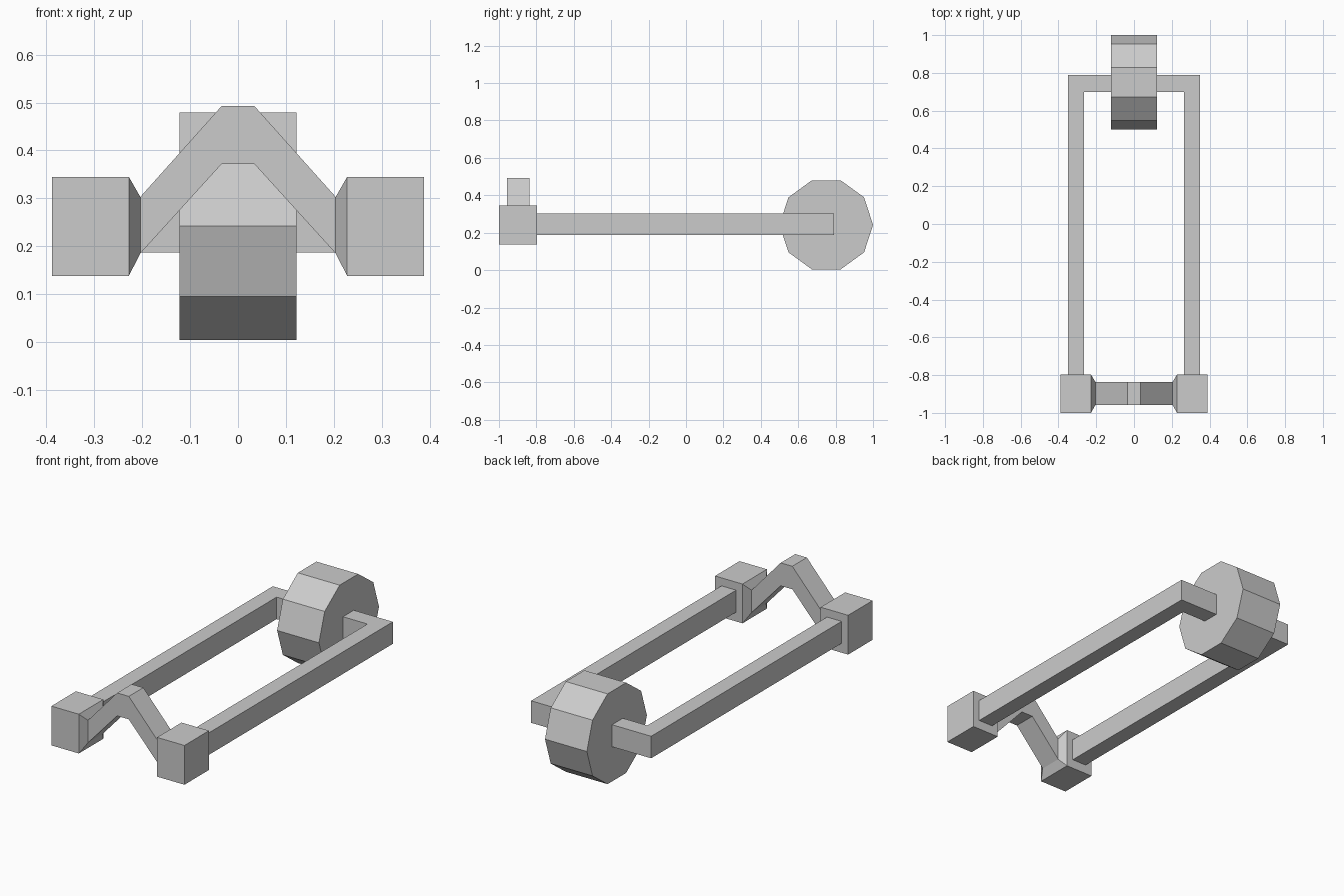
import bpy, bmesh, math

if "Cube" in bpy.data.objects:
    bpy.data.objects.remove(bpy.data.objects["Cube"])


def finish(name, bm):
    bmesh.ops.recalc_face_normals(bm, faces=bm.faces)
    mesh = bpy.data.meshes.new(name)
    bm.to_mesh(mesh)
    bm.free()
    obj = bpy.data.objects.new(name, mesh)
    bpy.context.collection.objects.link(obj)
    return obj


def loft(name, rings):
    """Skin a closed solid through matching rings of points."""
    bm = bmesh.new()
    loops = [[bm.verts.new(p) for p in ring] for ring in rings]
    for a, b in zip(loops, loops[1:]):
        for i in range(len(a)):
            j = (i + 1) % len(a)
            bm.faces.new((a[i], a[j], b[j], b[i]))
    bm.faces.new(loops[0])
    bm.faces.new(loops[-1])
    return finish(name, bm)


# Ten-sided wheel, axis along x
R, HALF_W = 0.25, 0.122
wheel = [(0.75 + R * math.cos(k * math.tau / 10), 0.242 + R * math.sin(k * math.tau / 10))
         for k in range(10)]
loft("wheel", [[(x, y, z) for y, z in wheel] for x in (-HALF_W, HALF_W)])

# L-shaped side arms, from the front blocks round to the wheel hub
outline = [(0.265, -0.796), (0.35, -0.796), (0.35, 0.79),
           (0.12, 0.79), (0.12, 0.70), (0.265, 0.70)]
for side, s in (("left", -1), ("right", 1)):
    loft(side + "_arm", [[(s * x, y, z) for x, y in outline] for z in (0.187, 0.303)])

# Front blocks tapering into the raised bridge: x, y range, z range
half = [(0.388, -1.0, -0.796, 0.138, 0.345),
        (0.228, -1.0, -0.796, 0.138, 0.345),
        (0.204, -0.958, -0.837, 0.185, 0.303),
        (0.034, -0.958, -0.837, 0.372, 0.493)]
sections = [(-s[0],) + s[1:] for s in half] + half[::-1]
loft("front_bridge", [[(x, y0, z0), (x, y1, z0), (x, y1, z1), (x, y0, z1)]
                      for x, y0, y1, z0, z1 in sections])
